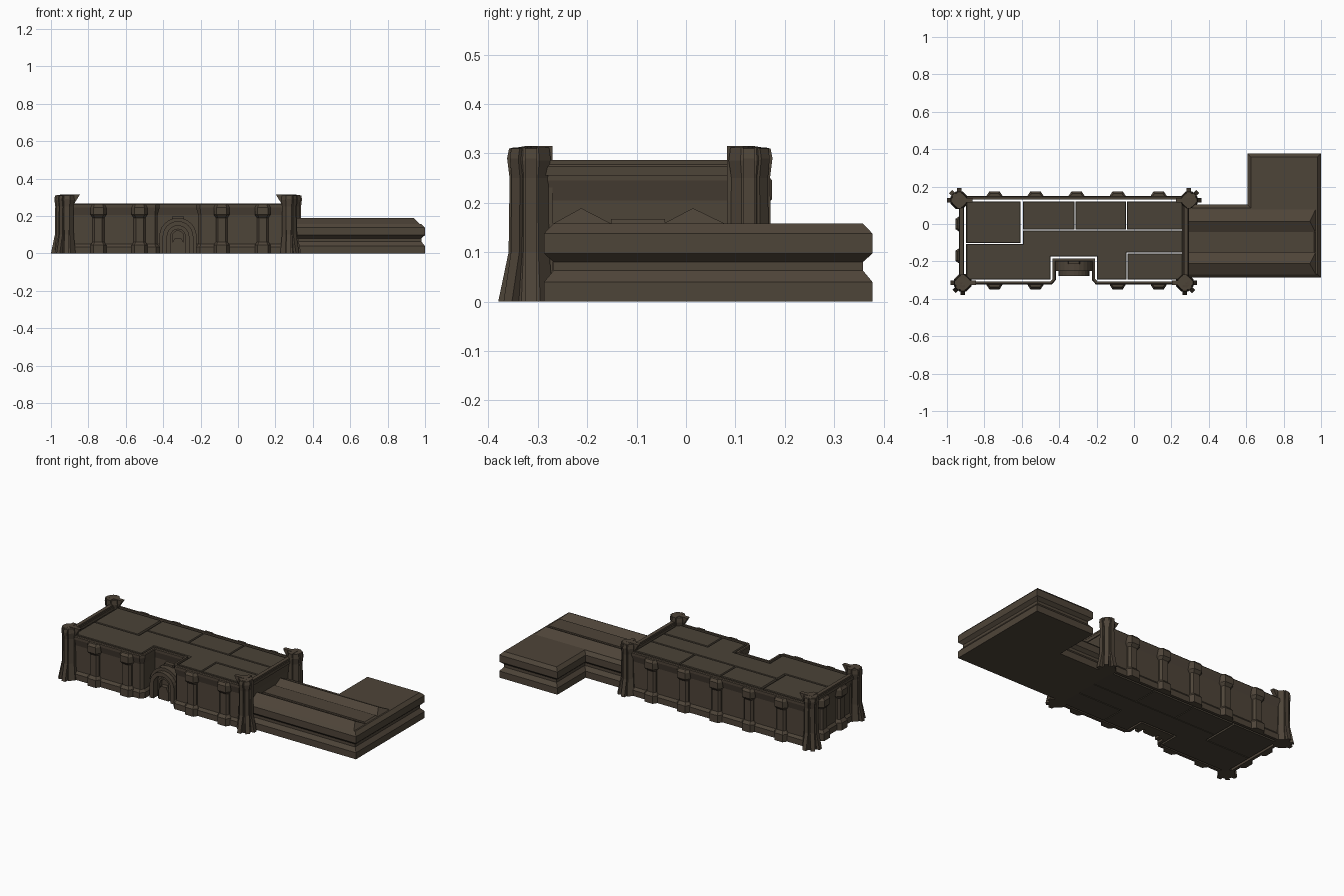
import bpy, bmesh, math
from mathutils import Vector

if "Cube" in bpy.data.objects:
    bpy.data.objects.remove(bpy.data.objects["Cube"])


def material(name, rgb):
    m = bpy.data.materials.new(name)
    m.diffuse_color = (*rgb, 1)
    m.use_nodes = True
    m.node_tree.nodes["Principled BSDF"].inputs["Base Color"].default_value = m.diffuse_color
    return m


STONE = material("brown stone", (0.076, 0.058, 0.040))
ROOF = material("roof slab brown", (0.068, 0.055, 0.038))


def finish(name, bm, mat):
    bmesh.ops.recalc_face_normals(bm, faces=bm.faces)
    me = bpy.data.meshes.new(name)
    bm.to_mesh(me)
    bm.free()
    me.materials.append(mat)
    ob = bpy.data.objects.new(name, me)
    bpy.context.collection.objects.link(ob)
    return ob


def skin(bm, rings, closed=False):
    """Join rings of 3D points; cap the ends, or loop last ring to first."""
    vr = [[bm.verts.new(p) for p in r] for r in rings]
    n = len(vr[0])
    pairs = list(zip(vr, vr[1:])) + ([(vr[-1], vr[0])] if closed else [])
    for a, b in pairs:
        for i in range(n):
            j = (i + 1) % n
            bm.faces.new((a[i], a[j], b[j], b[i]))
    if not closed:
        bm.faces.new(vr[0])
        bm.faces.new(vr[-1])


def offset(poly, d):
    """Mitred outward offset of a counter-clockwise outline."""
    out = []
    for i, p in enumerate(poly):
        p, a, b = Vector(p), Vector(poly[i - 1]), Vector(poly[(i + 1) % len(poly)])
        e1, e2 = (p - a).normalized(), (b - p).normalized()
        n1, n2 = Vector((e1.y, -e1.x)), Vector((e2.y, -e2.x))
        out.append(p + (n1 + n2) * d / (1 + n1.dot(n2)))
    return out


def moulded(name, poly, profile, mat, closed=False):
    bm = bmesh.new()
    skin(bm, [[(q.x, q.y, z) for q in offset(poly, d)] for d, z in profile], closed)
    return finish(name, bm, mat)


def rect(x0, y0, x1, y1):
    return [(x0, y0), (x1, y0), (x1, y1), (x0, y1)]


def box(name, x0, y0, x1, y1, z0, z1, mat=STONE):
    return moulded(name, rect(x0, y0, x1, y1), [(0, z0), (0, z1)], mat)


# main hall wall: notched outline with plinth and overhanging cornice
hall = [(-.918, -.312), (-.445, -.312), (-.43, -.295), (-.43, -.19), (-.213, -.19),
        (-.213, -.295), (-.198, -.312), (.277, -.312), (.277, .137), (-.918, .137)]
moulded("hall_wall", hall,
        [(-.005, 0), (.012, 0), (.012, .035), (0, .05), (0, .205), (.011, .245),
         (.011, .261), (.007, .266), (-.005, .266)], STONE, closed=True)

# roof slabs separated by narrow gaps
slabs = [rect(-.897, -.102, -.606, .12), rect(-.594, -.03, -.318, .12),
         rect(-.313, -.03, -.043, .12), rect(-.038, -.03, .26, .12),
         rect(-.036, -.297, .26, -.157),
         [(-.897, -.297), (-.446, -.297), (-.446, -.174), (-.197, -.174),
          (-.197, -.297), (-.041, -.297), (-.041, -.152), (.26, -.152),
          (.26, -.034), (-.594, -.034), (-.594, -.107), (-.897, -.107)]]
for i, s in enumerate(slabs):
    moulded("roof_slab_%d" % i, s, [(0, 0), (0, .258), (-.003, .264)], ROOF)

# raised rails on both end walls
for n, x in (("left", -.922), ("right", .279)):
    moulded("end_rail_" + n, rect(x - .014, -.29, x + .014, .11),
            [(0, .255), (0, .273), (-.003, .277), (-.003, .287)], STONE)


# buttresses with foot and capital
def buttress(name, x, y, angle):
    bm = bmesh.new()
    rings = []
    c, s = math.cos(angle), math.sin(angle)
    for z, w, d in ((0, .042, .036), (.045, .042, .036), (.062, .031, .022),
                    (.19, .031, .022), (.207, .042, .037), (.245, .042, .037),
                    (.26, .034, .026)):
        sec = [(-w, -.005), (-w, d * .4), (-.65 * w, d), (.65 * w, d), (w, d * .4), (w, -.005)]
        rings.append([(x + u * c - v * s, y + u * s + v * c, z) for u, v in sec])
    skin(bm, rings)
    finish(name, bm, STONE)


for i in range(5):
    x = -.746 + i * .2195
    buttress("back_buttress_%d" % i, x, .137, 0)
    if i != 2:
        buttress("front_buttress_%d" % i, x, -.312, math.pi)
for i, y in enumerate((-.17, 0)):
    buttress("left_buttress_%d" % i, -.918, y, math.pi / 2)


# corner towers: octagonal core with flared fins
def tower(name, x, y, sx, sy):
    bm = bmesh.new()
    skin(bm, [[(x + r * math.cos(a), y + r * math.sin(a), z)
               for a in [(k + .5) * math.pi / 4 for k in range(8)]]
              for r, z in ((.050, 0), (.040, .1), (.038, .25), (.044, .285), (.040, .312))])
    outer = [(0, 0), (.066, 0), (.045, .1), (.043, .25), (.048, .29), (.044, .31), (0, .315)]
    hook = [(0, 0), (.042, 0), (.036, .1), (.036, .26), (.07, .315), (0, .315)]
    plain = [(0, 0), (.045, 0), (.044, .315), (0, .315)]
    q = math.sqrt(.5)
    for dx, dy, prof in ((sx, 0, outer), (0, sy, outer), (-sx, 0, hook),
                         (0, -sy, plain), (sx * q, sy * q, outer)):
        t = .012
        skin(bm, [[(x + r * dx - s * dy, y + r * dy + s * dx, z) for r, z in prof]
                  for s in (-t, t)])
    finish(name, bm, STONE)


tower("tower_back_left", -.934, .127, -1, 1)
tower("tower_front_left", -.915, -.314, -1, -1)
tower("tower_back_right", .294, .127, 1, 1)
tower("tower_front_right", .272, -.314, 1, -1)


# entrance arch in the notch: stepped rings, infill and door
def front_prism(name, pts, y0, y1):
    bm = bmesh.new()
    skin(bm, [[(x - .321, y, z) for x, z in pts] for y in (y0, y1)])
    finish(name, bm, STONE)


def half_round(r, zc=.09, n=12):
    return ([(r, 0)] + [(r * math.cos(math.pi * k / n), zc + r * math.sin(math.pi * k / n))
                        for k in range(n + 1)] + [(-r, 0)])


def arch(name, r1, r2, y0, y1):
    front_prism(name, half_round(r1) + half_round(r2)[::-1], y0, y1)


arch("arch_outer", .100, .080, -.19, -.25)
arch("arch_inner", .082, .058, -.19, -.277)
front_prism("arch_infill", half_round(.06), -.19, -.235)
arch("door_frame", .042, .030, -.23, -.255)
front_prism("door", [(-.034, 0), (.034, 0), (.034, .05), (.018, .08), (-.018, .08), (-.034, .05)],
            -.23, -.262)
front_prism("keystone", [(-.035, .17), (.035, .17), (.028, .2), (-.028, .2)], -.185, -.215)

# low wing: L-shaped base with grooved sides
wing = [(.275, -.268), (.98, -.268), (.98, .358), (.625, .358), (.625, .085), (.275, .085)]
moulded("wing_base", wing,
        [(.019, 0), (.019, .04), (0, .063), (0, .08), (.019, .097), (.019, .138), (0, .158)],
        STONE)

# wing roof: two hipped ridges and a flat walkway between
for name, sec in (("front_ridge", [(-.27, .157), (-.212, .189), (-.15, .157)]),
                  ("walkway", [(-.152, .157), (-.152, .167), (-.043, .167), (-.043, .157)]),
                  ("back_ridge", [(-.047, .157), (.014, .189), (.08, .157)])):
    bm = bmesh.new()
    skin(bm, [[(.275, y, z) for y, z in sec],
              [(.972 - (z - .157), y, z) for y, z in sec]])
    finish(name, bm, STONE)
